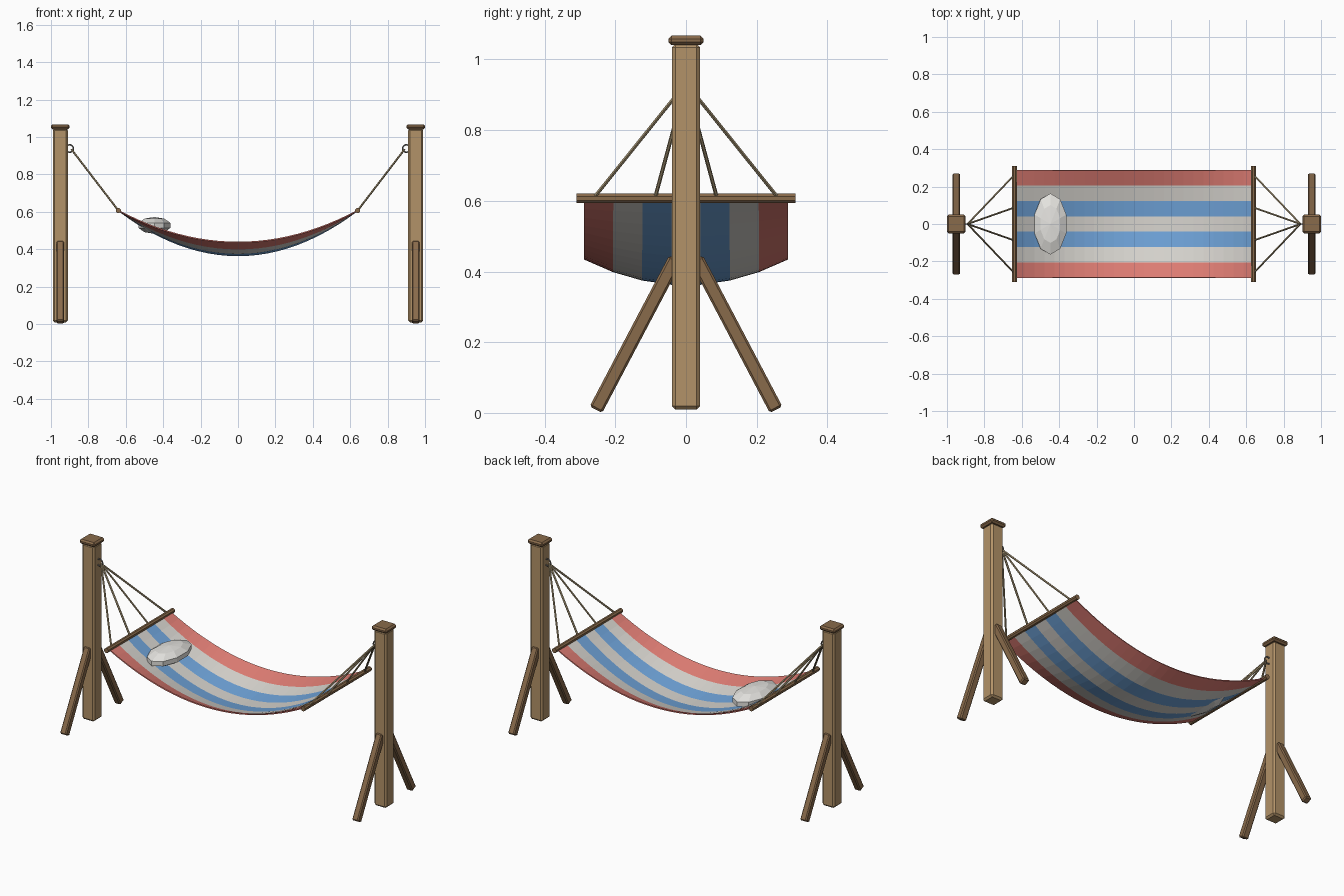
import bpy, bmesh
from math import radians
from mathutils import Matrix, Vector

old = bpy.data.objects.get("Cube")
if old:
    bpy.data.objects.remove(old, do_unlink=True)


def material(name, r, g, b):
    m = bpy.data.materials.new(name)
    m.use_nodes = True
    m.diffuse_color = (r, g, b, 1)
    m.node_tree.nodes["Principled BSDF"].inputs["Base Color"].default_value = (r, g, b, 1)
    return m


POST = material("light wood", 0.45, 0.29, 0.14)
WOOD = material("dark wood", 0.25, 0.145, 0.07)
ROPE = material("rope tan", 0.42, 0.33, 0.19)
METAL = material("ring metal", 0.20, 0.19, 0.18)
RED = material("stripe red", 0.72, 0.20, 0.17)
CREAM = material("stripe cream", 0.68, 0.66, 0.62)
BLUE = material("stripe blue", 0.16, 0.37, 0.70)
PILLOW = material("pillow white", 0.78, 0.77, 0.74)


def finish(bm, name, *mats):
    bmesh.ops.recalc_face_normals(bm, faces=bm.faces)
    me = bpy.data.meshes.new(name)
    bm.to_mesh(me)
    bm.free()
    for m in mats:
        me.materials.append(m)
    ob = bpy.data.objects.new(name, me)
    bpy.context.scene.collection.objects.link(ob)
    return ob


def box(name, size, matrix, bevel, mat):
    bm = bmesh.new()
    bmesh.ops.create_cube(bm, size=1, matrix=Matrix.Diagonal((*size, 1)))
    bmesh.ops.bevel(bm, geom=bm.edges[:], offset=bevel, segments=1,
                    affect='EDGES', profile=0.5)
    bm.transform(matrix)
    return finish(bm, name, mat)


def along(a, b):
    """Matrix that lays the z axis from a to b, centred between them."""
    d = b - a
    return Matrix.Translation((a + b) / 2) @ d.to_track_quat('Z', 'X').to_matrix().to_4x4()


def rod(name, a, b, radius, sides, mat):
    a, b = Vector(a), Vector(b)
    bm = bmesh.new()
    bmesh.ops.create_cone(bm, cap_ends=True, segments=sides, radius1=radius,
                          radius2=radius, depth=(b - a).length,
                          matrix=along(a, b) @ Matrix.Rotation(radians(180 / sides), 4, 'Z'))
    return finish(bm, name, mat)


BAR_X, BAR_Z = 0.64, 0.607

for s, side in ((-1, "right"), (1, "left")):
    # Post with its cap
    x = 0.95 * s
    box(side + "_post", (0.08, 0.08, 1.035), Matrix.Translation((x, 0, 0.5265)), 0.01, POST)
    box(side + "_post_cap", (0.10, 0.10, 0.027), Matrix.Translation((x, 0, 1.054)), 0.009, WOOD)

    # Slanted braces
    for t, end in ((-1, "front"), (1, "back")):
        foot, head = Vector((x, 0.255 * t, 0.009)), Vector((x, 0.03 * t, 0.436))
        d = (head - foot).normalized()
        rot = Matrix((Vector((1, 0, 0)), d.cross(Vector((1, 0, 0))), d)).transposed().to_4x4()
        box(f"{side}_{end}_brace", (0.04, 0.04, (head - foot).length),
            Matrix.Translation((foot + head) / 2) @ rot, 0.006, WOOD)

    # Hanging ring
    bpy.ops.mesh.primitive_torus_add(major_radius=0.02, minor_radius=0.004,
                                     major_segments=14, minor_segments=6,
                                     location=(0.90 * s, 0, 0.938),
                                     rotation=(radians(90), 0, 0))
    ring = bpy.context.object
    ring.name = side + "_ring"
    ring.data.materials.append(METAL)
    bpy.ops.object.shade_smooth_by_angle(angle=radians(65))

    # Spreader bar and ropes
    rod(side + "_spreader_bar", (BAR_X * s, -0.31, BAR_Z), (BAR_X * s, 0.31, BAR_Z),
        0.0145, 8, WOOD)
    for i, y in enumerate((-0.262, -0.088, 0.088, 0.262)):
        rod(f"{side}_rope_{i + 1}", (0.89 * s, 0, 0.933), (BAR_X * s, y, BAR_Z),
            0.0055, 6, ROPE)

# Sagging striped cloth
COLS, ROWS, HALF = 24, 7, 0.288
bm = bmesh.new()
grid = []
for i in range(COLS + 1):
    u = 2 * i / COLS - 1
    line = []
    for j in range(ROWS + 1):
        v = 2 * j / ROWS - 1
        sag = (1 - u * u) * (0.243 - 0.073 * v * v)
        line.append(bm.verts.new((u * BAR_X, v * HALF, BAR_Z - sag)))
    grid.append(line)
stripes = (0, 1, 2, 1, 2, 1, 0)
for i in range(COLS):
    for j in range(ROWS):
        f = bm.faces.new((grid[i][j], grid[i + 1][j], grid[i + 1][j + 1], grid[i][j + 1]))
        f.material_index = stripes[j]
cloth = finish(bm, "striped_cloth", RED, CREAM, BLUE)
thick = cloth.modifiers.new("thickness", 'SOLIDIFY')
thick.thickness = 0.006
thick.offset = 0

# Pillow
bm = bmesh.new()
bmesh.ops.create_uvsphere(bm, u_segments=10, v_segments=5, radius=1,
                          matrix=Matrix.Translation((-0.447, 0, 0.527))
                          @ Matrix.Diagonal((0.094, 0.172, 0.045, 1)))
finish(bm, "pillow", PILLOW)
